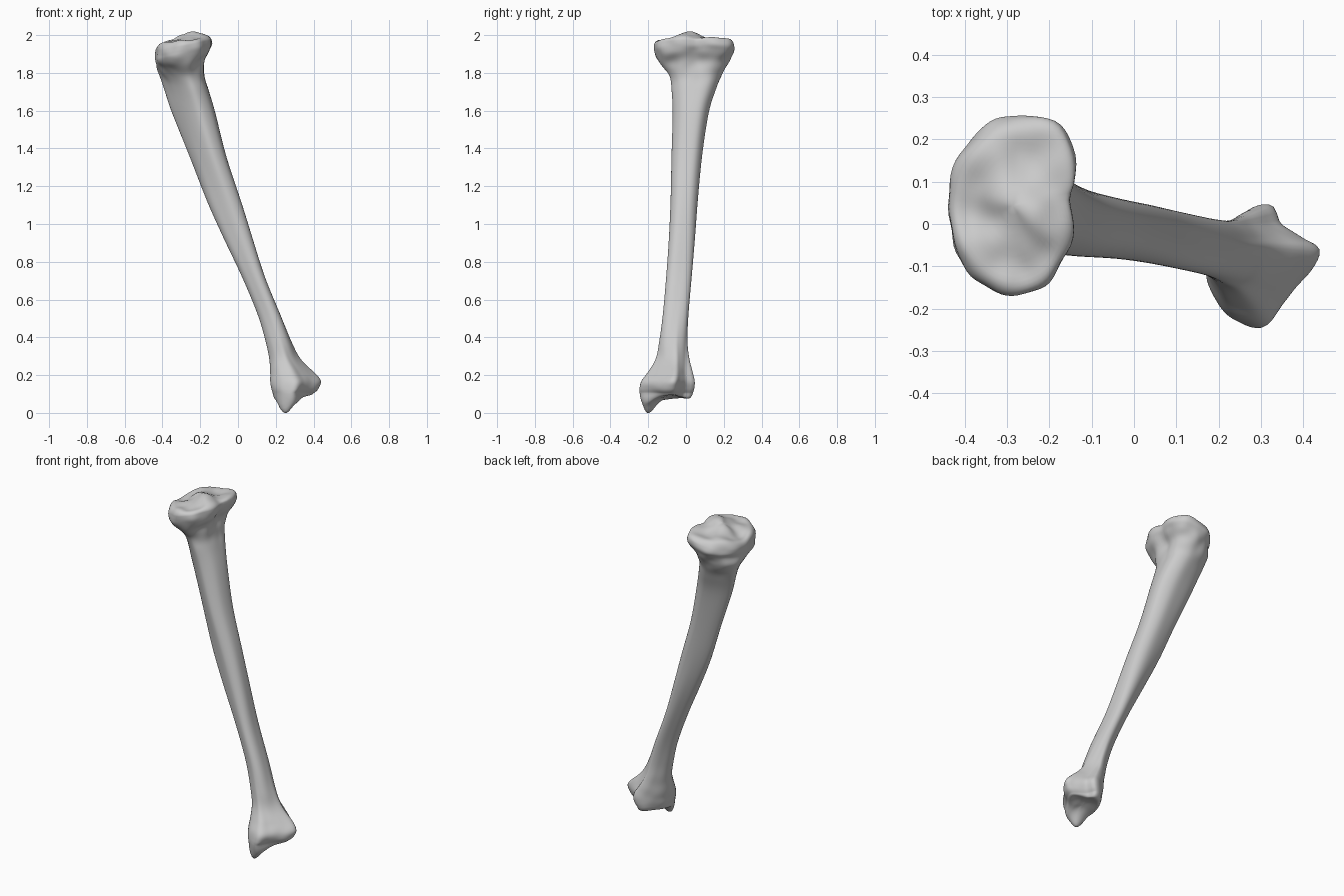
import bpy, bmesh, math
from mathutils import Vector, noise

cube = bpy.data.objects.get("Cube")
if cube:
    bpy.data.objects.remove(cube, do_unlink=True)

SEGMENTS = 72
STEPS = 6
CAP_RINGS = 14


def gauss(x, y, cx, cy, w):
    return math.exp(-((x - cx) ** 2 + (y - cy) ** 2) / (w * w))


def ramp(value, start, end):
    t = max(0, min(1, (value - start) / (end - start)))
    return t * t * (3 - 2 * t)


def catmull(a, b, c, d, t):
    return 0.5 * (2 * b + (c - a) * t + (2 * a - 5 * b + 4 * c - d) * t * t
                  + (3 * b - a - 3 * c + d) * t ** 3)


def fit_unit(points):
    """Stretch an outline to the square from -1 to 1."""
    xs, ys = [p.x for p in points], [p.y for p in points]
    x0, x1, y0, y1 = min(xs), max(xs), min(ys), max(ys)
    return [Vector((2 * (p.x - x0) / (x1 - x0) - 1, 2 * (p.y - y0) / (y1 - y0) - 1))
            for p in points]


def outline(corners):
    """Resample a closed outline by angle, so that sections line up."""
    pts = fit_unit([Vector(c) for c in corners])
    n = len(pts)
    dense = [catmull(pts[i - 1], pts[i], pts[(i + 1) % n], pts[(i + 2) % n], k / 8)
             for i in range(n) for k in range(8)]
    polar = sorted((math.atan2(p.y, p.x) % math.tau, p.length) for p in dense)
    polar = ([(polar[-1][0] - math.tau, polar[-1][1])] + polar
             + [(polar[0][0] + math.tau, polar[0][1])])
    result = []
    for i in range(SEGMENTS):
        a = math.tau * i / SEGMENTS
        for (a0, r0), (a1, r1) in zip(polar, polar[1:]):
            if a0 <= a <= a1:
                r = r0 + (r1 - r0) * (a - a0) / max(a1 - a0, 1e-6)
                result.append(Vector((r * math.cos(a), r * math.sin(a))))
                break
    return fit_unit(result)


# Section shapes: knee plateau, upper shaft with its crest, lower shaft, ankle end
plateau = outline([(-.44, .10), (-.41, .17), (-.34, .24), (-.26, .25), (-.18, .235),
                   (-.14, .18), (-.137, .10), (-.155, .06), (-.137, -.02), (-.16, -.08),
                   (-.2, -.14), (-.28, -.17), (-.36, -.145), (-.42, -.08), (-.44, 0)])
crested = outline([(-1, .4), (-.75, .75), (-.2, .95), (.4, 1), (.9, .65), (1, .1),
                   (.85, -.6), (.4, -1), (0, -.88), (-.6, -.3)])
ankle = outline([(.17, -.13), (.2, -.2), (.24, -.235), (.31, -.25), (.35, -.2),
                 (.38, -.16), (.43, -.1), (.44, -.06), (.4, -.035), (.345, 0),
                 (.33, .045), (.28, .04), (.24, .01), (.19, -.05)])
angles = [math.tau * i / SEGMENTS for i in range(SEGMENTS)]
rounded = fit_unit([Vector((math.cos(a), math.sin(a))) * (1 + .1 * math.cos(3 * (a - math.pi - .1)))
                    for a in angles])

# Levels: height, x range, y range, share of plateau, share of ankle
levels = [
    (.085, .185, .40, -.247, .035, 0, 1),
    (.11, .178, .428, -.247, .042, 0, 1),
    (.15, .172, .44, -.235, .045, 0, 1),
    (.20, .17, .40, -.2, .035, 0, .95),
    (.27, .165, .33, -.16, .018, 0, .7),
    (.36, .146, .283, -.142, .008, 0, .35),
    (.50, .105, .225, -.123, .013, 0, .08),
    (.70, .022, .143, -.105, .03, 0, 0),
    (.90, -.073, .079, -.091, .047, 0, 0),
    (1.10, -.163, .017, -.082, .062, 0, 0),
    (1.34, -.257, -.062, -.077, .085, 0, 0),
    (1.57, -.35, -.12, -.071, .12, 0, 0),
    (1.69, -.39, -.155, -.077, .157, .05, 0),
    (1.76, -.412, -.175, -.087, .185, .2, 0),
    (1.82, -.428, -.18, -.125, .215, .55, 0),
    (1.87, -.437, -.15, -.16, .238, 1, 0),
    (1.90, -.441, -.137, -.17, .253, 1, 0),
    (1.93, -.437, -.14, -.168, .25, 1, 0),
]
last = len(levels) - 1
dense_levels = []
for i in range(last):
    rows = [levels[max(0, min(last, i + k))] for k in (-1, 0, 1, 2)]
    for s in range(STEPS):
        dense_levels.append([catmull(*vals, s / STEPS) for vals in zip(*rows)])
dense_levels.append(list(levels[last]))


def section(z, x0, x1, y0, y1, top, low):
    crest = ramp(z, .7, 1.55)
    pts = fit_unit([p * top + a * low + c.lerp(r, 1 - crest) * (1 - top - low)
                    for p, a, c, r in zip(plateau, ankle, crested, rounded)])
    tilt = .2 * ramp(z, 1.72, 1.87)
    ring = []
    for p in pts:
        x = (x0 + x1) / 2 + p.x * (x1 - x0) / 2
        y = (y0 + y1) / 2 + p.y * (y1 - y0) / 2
        ring.append(Vector((x, y, z + tilt * (x + .29))))
    return ring


# Joint surfaces: two dished condyles with a raised spine, and the ankle with its spur
def knee_height(x, y):
    return (1.962 + .12 * (x + .29) + .034 * gauss(x, y, -.235, .02, .06)
            + .026 * gauss(x, y, -.31, .07, .05) - .012 * gauss(x, y, -.28, -.09, .07)
            - .014 * gauss(x, y, -.25, .15, .07) - .03 * gauss(x, y, -.39, .04, .07)
            - .02 * gauss(x, y, -.15, .06, .05))


def ankle_height(x, y):
    return (.05 + .25 * max(0, x - .32) + .025 * gauss(x, y, .31, -.07, .07)
            - .07 * gauss(x, y, .25, -.2, .05))


def cap(rim, height):
    centre = sum(rim, Vector()) / len(rim)
    rings = []
    for k in range(1, CAP_RINGS):
        t = k / CAP_RINGS
        blend = math.sin(min(1, t * 3) * math.pi / 2)
        ring = []
        for p in rim:
            q = centre + (p - centre) * (1 - t ** 1.5)
            q.z = p.z + (height(q.x, q.y) - p.z) * blend
            ring.append(q)
        rings.append(ring)
    centre.z = height(centre.x, centre.y)
    return rings, centre


body = [section(*row) for row in dense_levels]
low_rings, low_tip = cap(body[0], ankle_height)
top_rings, top_tip = cap(body[-1], knee_height)
rings = low_rings[::-1] + body + top_rings

bm = bmesh.new()
loops = [[bm.verts.new(p) for p in ring] for ring in rings]
for a, b in zip(loops, loops[1:]):
    for i in range(SEGMENTS):
        j = (i + 1) % SEGMENTS
        bm.faces.new((a[i], a[j], b[j], b[i]))
for loop, tip in ((loops[0], low_tip), (loops[-1], top_tip)):
    centre = bm.verts.new(tip)
    for i in range(SEGMENTS):
        bm.faces.new((loop[i], loop[(i + 1) % SEGMENTS], centre))
bmesh.ops.recalc_face_normals(bm, faces=bm.faces)
bm.normal_update()

# Rough attachment areas around both ends
for v in bm.verts:
    rough = ramp(v.co.z, 1.68, 1.85) + .5 * (1 - ramp(v.co.z, .12, .3))
    v.co += v.normal * rough * .011 * noise.noise(v.co * 15)
for _ in range(2):
    bmesh.ops.smooth_vert(bm, verts=bm.verts, factor=.4,
                          use_axis_x=True, use_axis_y=True, use_axis_z=True)

# Stand it on the ground
bottom = min(v.co.z for v in bm.verts)
for v in bm.verts:
    v.co.z -= bottom
for f in bm.faces:
    f.smooth = True

mesh = bpy.data.meshes.new("shin_bone")
bm.to_mesh(mesh)
bm.free()
bone = bpy.data.objects.new("shin_bone", mesh)
bpy.context.collection.objects.link(bone)

mat = bpy.data.materials.new("bone_grey")
mat.use_nodes = True
grey = (.6, .6, .6, 1)
mat.diffuse_color = grey
mat.node_tree.nodes["Principled BSDF"].inputs["Base Color"].default_value = grey
mesh.materials.append(mat)
